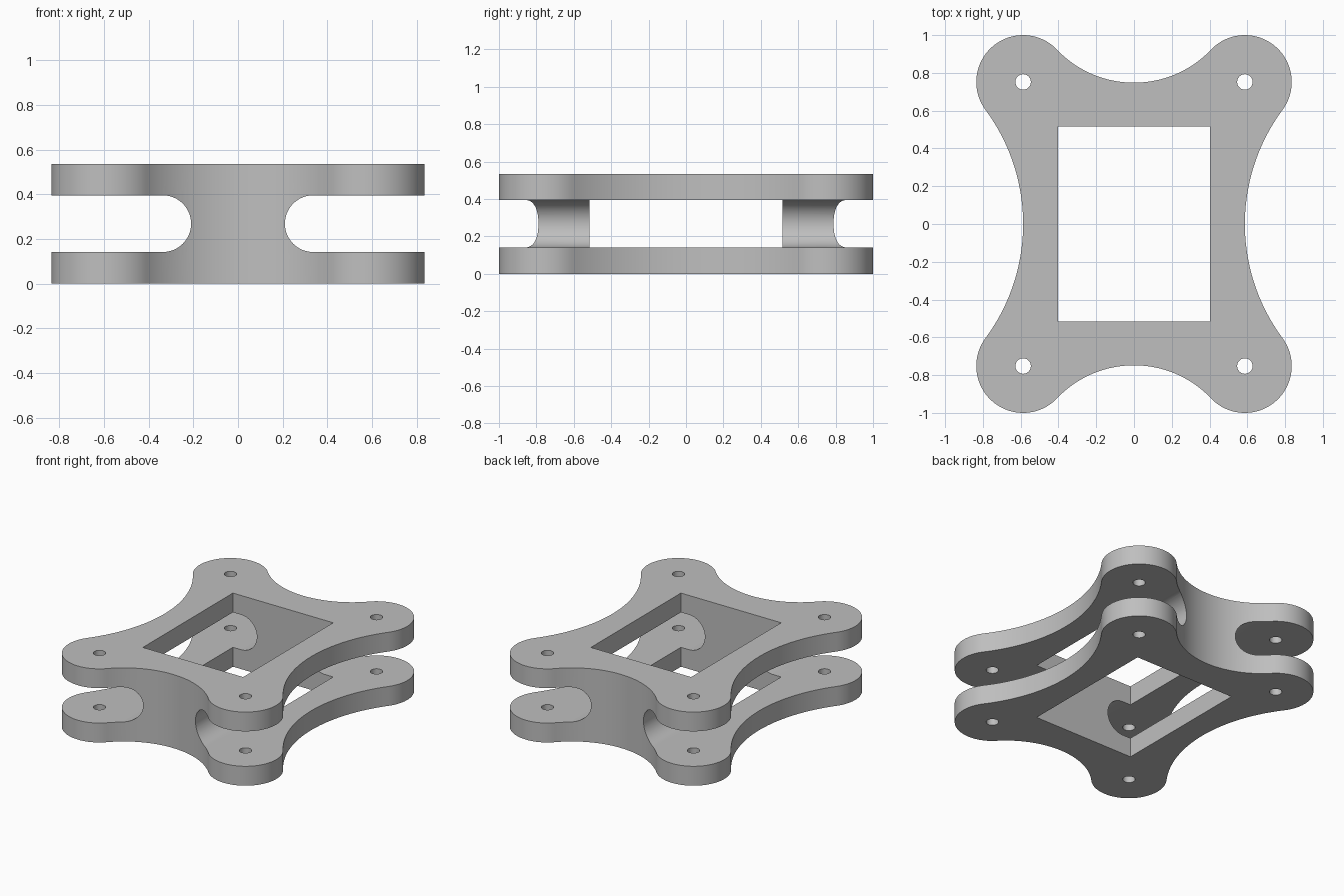
import bpy, bmesh
from math import pi, sin, cos, atan2
from mathutils import Vector

if "Cube" in bpy.data.objects:
    bpy.data.objects.remove(bpy.data.objects["Cube"])

HEIGHT = 0.535
LOBE = Vector((0.587, 0.752))   # centre of a corner lobe
LOBE_R = 0.248
END_JOIN = Vector((0.405, 0.92))   # lobe meets the front/back hollow
SIDE_JOIN = Vector((0.787, 0.605))  # lobe meets the side hollow

grey = bpy.data.materials.new("plain grey")
grey.use_nodes = True
grey.diffuse_color = (0.52, 0.52, 0.52, 1)
grey.node_tree.nodes["Principled BSDF"].inputs["Base Color"].default_value = (0.52, 0.52, 0.52, 1)


def arc(centre, radius, start, end, steps):
    """Points on a circle from one angle to another."""
    angles = [start + (end - start) * i / steps for i in range(steps + 1)]
    return [(centre[0] + radius * cos(a), centre[1] + radius * sin(a)) for a in angles]


def prism(name, points, depth, place):
    """Closed outline swept along a direction; place maps (u, v, w) to xyz."""
    bm = bmesh.new()
    face = bm.faces.new([bm.verts.new(place(u, v, 0)) for u, v in points])
    swept = bmesh.ops.extrude_face_region(bm, geom=[face])["geom"]
    offset = Vector(place(0, 0, depth)) - Vector(place(0, 0, 0))
    bmesh.ops.translate(bm, vec=offset, verts=[g for g in swept if isinstance(g, bmesh.types.BMVert)])
    bmesh.ops.recalc_face_normals(bm, faces=bm.faces)
    mesh = bpy.data.meshes.new(name)
    bm.to_mesh(mesh)
    bm.free()
    mesh.materials.append(grey)
    obj = bpy.data.objects.new(name, mesh)
    bpy.context.collection.objects.link(obj)
    return obj


def hollow(low, join):
    """Radius of an arc with its lowest point at height low, ending at join."""
    rise = join[1] - low
    return (join[0] ** 2 + rise ** 2) / (2 * rise)


# One quarter of the outline: side hollow, corner lobe, end hollow
side_r = hollow(0.587, (SIDE_JOIN.y, SIDE_JOIN.x))
end_r = hollow(0.748, END_JOIN)
side_c, end_c = (0.587 + side_r, 0), (0, 0.748 + end_r)
side_end = atan2(SIDE_JOIN.y, SIDE_JOIN.x - side_c[0])
end_start = atan2(END_JOIN.y - end_c[1], END_JOIN.x)
lobe_from, lobe_to = SIDE_JOIN - LOBE, END_JOIN - LOBE
quarter = (arc(side_c, side_r, pi, side_end, 20)
           + arc(LOBE, LOBE_R, atan2(lobe_from.y, lobe_from.x), atan2(lobe_to.y, lobe_to.x), 40)[1:-1]
           + arc(end_c, end_r, end_start, -pi / 2, 20))

# Mirror the quarter into a full outline
half = quarter + [(-x, y) for x, y in reversed(quarter[:-1])]
outline = half + [(x, -y) for x, y in reversed(half[1:-1])]
frame = prism("bracket_frame", outline, HEIGHT, lambda u, v, w: (u, v, w))

# Central window
cutters = [prism("window_cutter", [(-0.403, -0.517), (0.403, -0.517), (0.403, 0.517), (-0.403, 0.517)],
                 1, lambda u, v, w: (u, v, w - 0.2))]

for sx in (-1, 1):
    # Round-ended side slot separating the upper and lower plates
    slot = arc((0.337, 0.268), 0.127, pi / 2, 3 * pi / 2, 32) + [(1, 0.141), (1, 0.395)]
    cutters.append(prism("slot_cutter", slot, 2.4, lambda u, v, w: (sx * u, w - 1.2, v)))
    # Screw holes
    for sy in (-1, 1):
        ring = arc((sx * LOBE.x, sy * LOBE.y), 0.041, 0, 2 * pi, 32)[:-1]
        cutters.append(prism("hole_cutter", ring, 1, lambda u, v, w: (u, v, w - 0.2)))

# Cut, then drop the cutters
bpy.context.view_layer.objects.active = frame
frame.select_set(True)
for cutter in cutters:
    cutter.hide_render = True
    cut = frame.modifiers.new("cut", "BOOLEAN")
    cut.operation, cut.solver, cut.object = "DIFFERENCE", "EXACT", cutter
    bpy.ops.object.modifier_apply(modifier=cut.name)
    bpy.data.objects.remove(cutter)

bpy.ops.object.shade_smooth_by_angle(angle=pi / 6)
